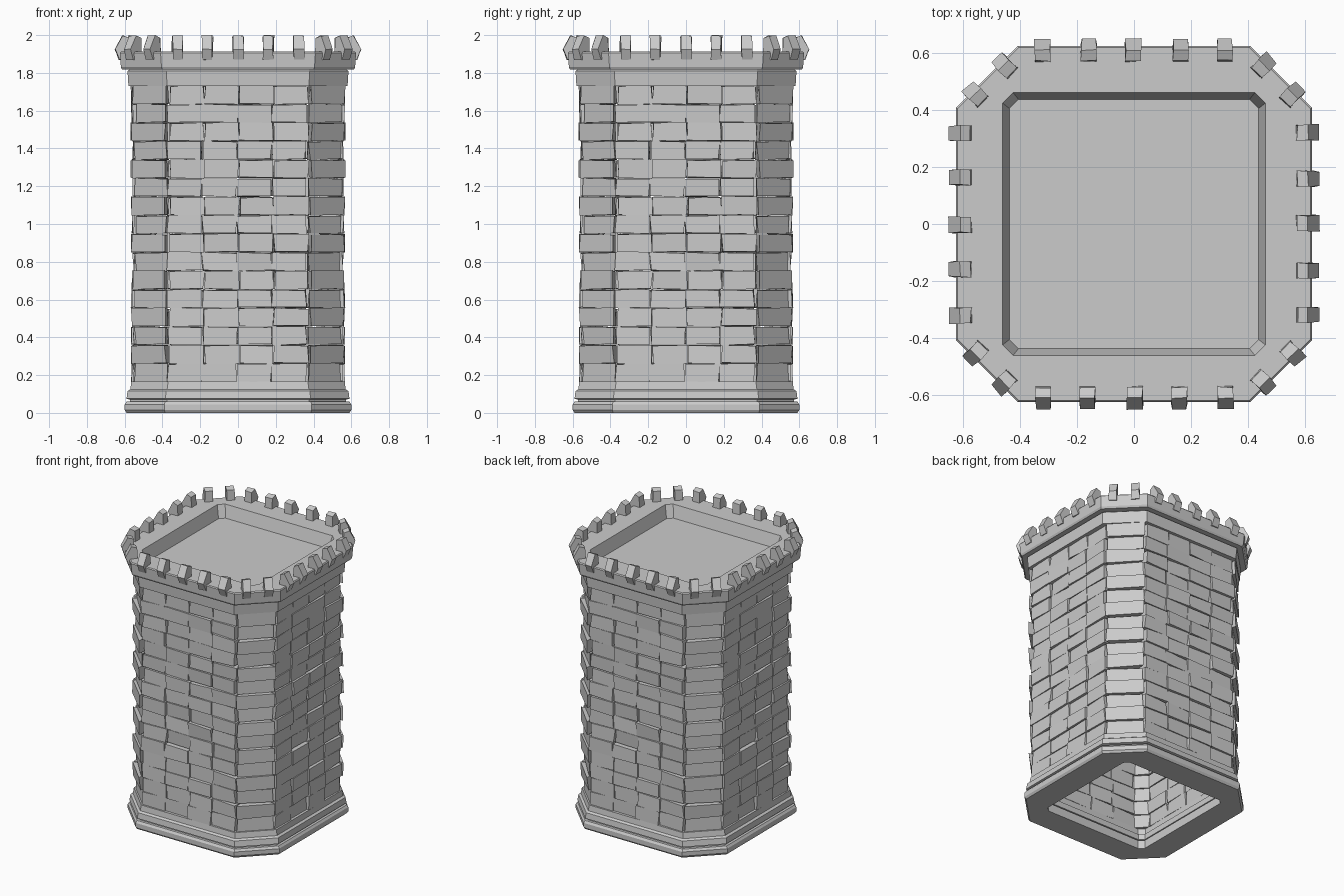
import bpy, bmesh, random
from math import radians
from mathutils import Matrix, Vector

if "Cube" in bpy.data.objects:
    bpy.data.objects.remove(bpy.data.objects["Cube"])

random.seed(7)


def finish(name, bm):
    bmesh.ops.recalc_face_normals(bm, faces=bm.faces)
    mesh = bpy.data.meshes.new(name)
    bm.to_mesh(mesh)
    bm.free()
    obj = bpy.data.objects.new(name, mesh)
    bpy.context.collection.objects.link(obj)
    return obj


def octagon(a, c, z):
    """Square of half width a, corners cut so each side spans -c..c."""
    return [(c, -a, z), (a, -c, z), (a, c, z), (c, a, z),
            (-c, a, z), (-a, c, z), (-a, -c, z), (-c, -a, z)]


def ring(name, profile):
    """Sweep a closed profile of (half width, side half length, z)."""
    bm = bmesh.new()
    loops = [[bm.verts.new(p) for p in octagon(*s)] for s in profile]
    for lo, hi in zip(loops, loops[1:] + loops[:1]):
        for i in range(8):
            j = (i + 1) % 8
            bm.faces.new((lo[i], lo[j], hi[j], hi[i]))
    return finish(name, bm)


def four_prisms(bm, bottom, top):
    """Prism between two outlines, repeated on all four sides."""
    n = len(bottom)
    for k in range(4):
        rot = Matrix.Rotation(radians(90 * k), 3, 'Z')
        b = [bm.verts.new(rot @ Vector(p)) for p in bottom]
        t = [bm.verts.new(rot @ Vector(p)) for p in top]
        bm.faces.new(b)
        bm.faces.new(t)
        for i in range(n):
            j = (i + 1) % n
            bm.faces.new((b[i], b[j], t[j], t[i]))


def jitter(pts, s, sz):
    r = random.uniform
    return [(x + r(-s, s), y + r(-s, s), z + r(-sz, sz)) for x, y, z in pts]


# Stepped plinth, open in the middle
ring("plinth", [
    (0.59, 0.385, 0.0), (0.60, 0.39, 0.015), (0.60, 0.39, 0.045), (0.59, 0.385, 0.06),
    (0.572, 0.375, 0.06), (0.572, 0.375, 0.07), (0.59, 0.385, 0.075), (0.585, 0.38, 0.115),
    (0.57, 0.375, 0.125), (0.565, 0.37, 0.165), (0.435, 0.40, 0.165), (0.435, 0.40, 0.125),
    (0.42, 0.39, 0.115), (0.42, 0.39, 0.075), (0.435, 0.40, 0.07), (0.435, 0.40, 0.06),
    (0.41, 0.38, 0.06), (0.41, 0.38, 0.0)])

# Brick courses: four bricks per side
ROWS, Z0, Z1 = 16, 0.163, 1.733
H = (Z1 - Z0) / ROWS
W = 0.184
walls, corners = bmesh.new(), bmesh.new()
for row in range(ROWS):
    zb, zt = Z0 + row * H + 0.002, Z0 + (row + 1) * H - 0.002
    shift = 0.006 if row % 2 else -0.006
    for col in range(4):
        x0 = (col - 2) * W + shift + 0.002
        x1 = x0 + W - 0.004
        out = 0.555 + random.uniform(-0.008, 0.010)
        plan = [(x0, -out), (x1, -out), (x1, -0.435), (x0, -0.435)]
        four_prisms(walls,
                    jitter([(x, y, zb) for x, y in plan], 0.006, 0.004),
                    jitter([(x, y, zt) for x, y in plan], 0.006, 0.004))
    # one wedge brick across each cut corner, alternate rows standing proud
    d = 0.672 if row % 2 else 0.652
    half = 0.125 if row % 2 else 0.118
    rot = Matrix.Rotation(radians(45), 3, 'Z')
    plan = [(-half, -d), (half, -d), (0.05, -0.575), (-0.05, -0.575)]
    b, t = ([rot @ Vector((x, y, z)) for x, y in plan] for z in (zb, zt))
    four_prisms(corners, jitter(b, 0.007, 0.004), jitter(t, 0.007, 0.004))
finish("wall_bricks", walls)
finish("corner_bricks", corners)

# Crown: two overhanging bands with a sunken inner edge
ring("crown", [
    (0.58, 0.375, 1.73), (0.585, 0.38, 1.81), (0.575, 0.375, 1.817), (0.613, 0.40, 1.817),
    (0.62, 0.405, 1.83), (0.625, 0.41, 1.905), (0.62, 0.405, 1.912), (0.462, 0.425, 1.912),
    (0.437, 0.405, 1.82), (0.43, 0.40, 1.73)])

# Roof floor
floor = bmesh.new()
lo = [floor.verts.new(p) for p in octagon(0.45, 0.415, 1.805)]
hi = [floor.verts.new(p) for p in octagon(0.45, 0.415, 1.825)]
floor.faces.new(lo)
floor.faces.new(hi)
for i in range(8):
    floor.faces.new((lo[i], lo[i - 1], hi[i - 1], hi[i]))
finish("roof_floor", floor)

# Merlons: five per side and two per corner, hooked over the rim
SIDE = [(-0.57, 1.90), (-0.575, 1.985), (-0.612, 1.998), (-0.652, 1.925), (-0.63, 1.87), (-0.60, 1.87)]
merlons = bmesh.new()


def merlon(x, push, angle):
    rot = Matrix.Rotation(radians(angle), 3, 'Z')
    left = [rot @ Vector((x - 0.027, y - push, z)) for y, z in SIDE]
    right = [rot @ Vector((x + 0.027, y - push, z)) for y, z in SIDE]
    four_prisms(merlons, jitter(left, 0.003, 0.002), jitter(right, 0.003, 0.002))


for i in range(-2, 3):
    merlon(i * 0.16, 0.0, random.uniform(-0.4, 0.4))
for x in (-0.072, 0.072):
    merlon(x, 0.105, 45)
finish("merlons", merlons)
